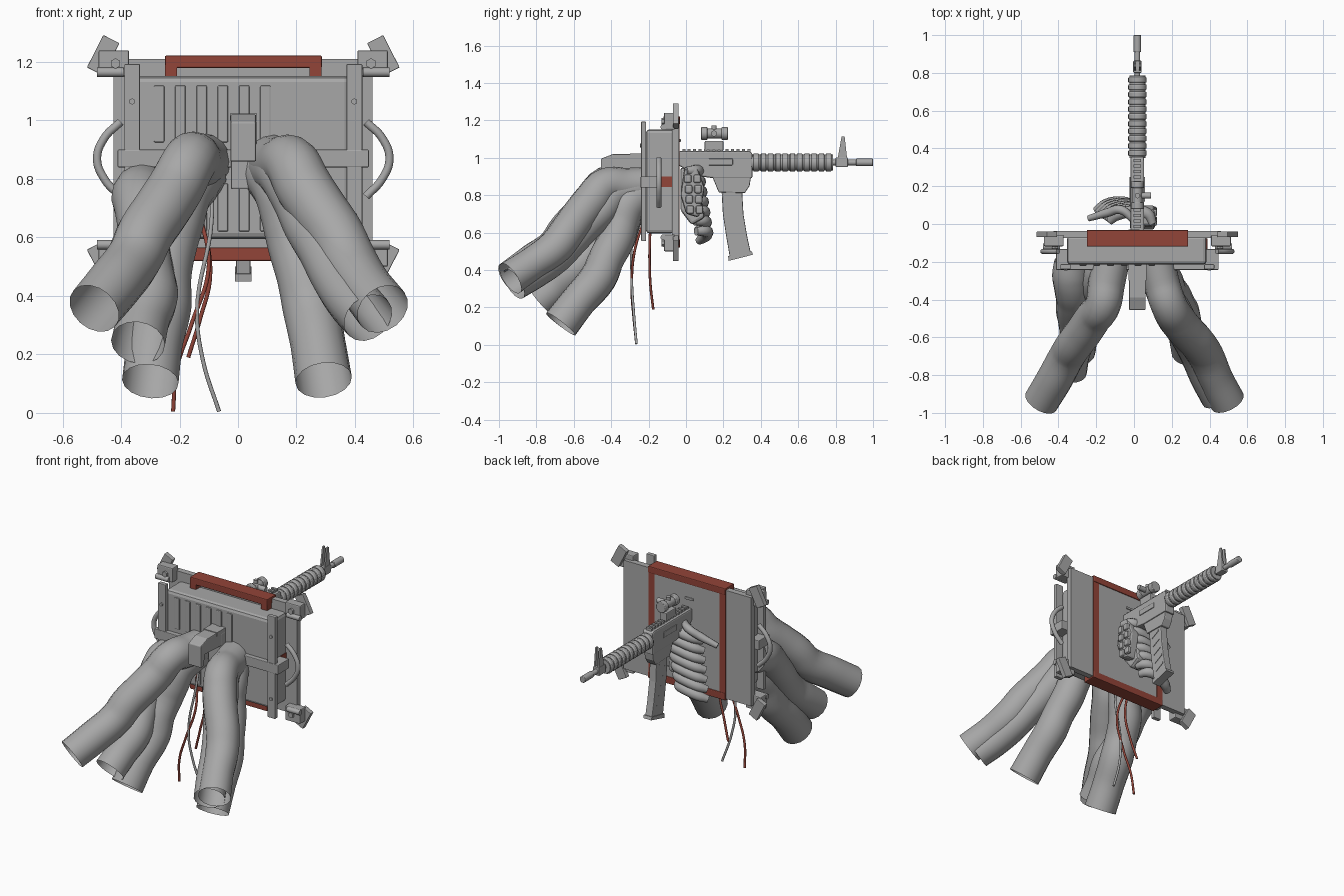
import bpy, bmesh, math, random
from mathutils import Vector, Matrix

cube = bpy.data.objects.get("Cube")
if cube:
    bpy.data.objects.remove(cube, do_unlink=True)
random.seed(4)
CX, CZ = 0.018, 0.87          # middle of the mounting plate


def material(name, rgb):
    m = bpy.data.materials.new(name)
    m.use_nodes = True
    m.diffuse_color = (*rgb, 1)
    m.node_tree.nodes["Principled BSDF"].inputs["Base Color"].default_value = (*rgb, 1)
    return m


GRAY = material("plain gray", (0.39, 0.39, 0.39))
RED = material("brick red", (0.29, 0.058, 0.04))


def finish(name, mesh, mat, bevel=0.0, smooth=False):
    ob = bpy.data.objects.new(name, mesh)
    bpy.context.collection.objects.link(ob)
    mesh.materials.clear()
    mesh.materials.append(mat)
    if bevel:
        mod = ob.modifiers.new("bevel", 'BEVEL')
        mod.width, mod.segments = bevel, 2
    if smooth:
        bpy.ops.object.select_all(action='DESELECT')
        ob.select_set(True)
        bpy.context.view_layer.objects.active = ob
        bpy.ops.object.shade_smooth_by_angle(angle=math.radians(40))
    return ob


def from_bmesh(name, bm, mat, bevel=0.0, smooth=False):
    bmesh.ops.recalc_face_normals(bm, faces=bm.faces)
    mesh = bpy.data.meshes.new(name)
    bm.to_mesh(mesh)
    bm.free()
    return finish(name, mesh, mat, bevel, smooth)


def box(name, x, y, z, mat=GRAY, bevel=0.0, turn=0.0):
    """Box from three ranges, turned about its own y axis."""
    bm = bmesh.new()
    mid = Vector([(r[0] + r[1]) / 2 for r in (x, y, z)])
    size = [abs(r[1] - r[0]) for r in (x, y, z)]
    bmesh.ops.create_cube(bm, size=1, matrix=Matrix.Translation(mid)
                          @ Matrix.Rotation(turn, 4, 'Y') @ Matrix.Diagonal((*size, 1)))
    return from_bmesh(name, bm, mat, bevel)


def rod(name, a, b, r, sides=20, bevel=0.0):
    a, b = Vector(a), Vector(b)
    turn = (b - a).to_track_quat('Z', 'Y').to_matrix().to_4x4()
    bm = bmesh.new()
    bmesh.ops.create_cone(bm, cap_ends=True, segments=sides, radius1=r, radius2=r,
                          depth=(b - a).length, matrix=Matrix.Translation((a + b) / 2) @ turn)
    return from_bmesh(name, bm, GRAY, bevel, True)


def prism(name, profile, half, bevel=0.0, x=CX):
    """Side profile of (y, z) points thickened along x."""
    bm = bmesh.new()
    face = bm.faces.new([bm.verts.new((x - half, y, z)) for y, z in profile])
    out = bmesh.ops.extrude_face_region(bm, geom=[face])
    bmesh.ops.translate(bm, vec=(2 * half, 0, 0),
                        verts=[v for v in out["geom"] if isinstance(v, bmesh.types.BMVert)])
    return from_bmesh(name, bm, GRAY, bevel)


def tube(name, points, r, mat=GRAY, caps=True, res=4, steps=8, radii=None):
    """Round tube swept through the points."""
    cu = bpy.data.curves.new(name, 'CURVE')
    cu.dimensions, cu.bevel_depth, cu.bevel_resolution = '3D', r, res
    cu.use_fill_caps = caps
    cu.resolution_u = steps
    sp = cu.splines.new('BEZIER')
    sp.bezier_points.add(len(points) - 1)
    for i, (bp, p) in enumerate(zip(sp.bezier_points, points)):
        bp.co = p
        bp.handle_left_type = bp.handle_right_type = 'AUTO'
        bp.radius = radii[i] if radii else 1
    tmp = bpy.data.objects.new(name + "_path", cu)
    bpy.context.collection.objects.link(tmp)
    bpy.context.view_layer.update()
    mesh = bpy.data.meshes.new_from_object(tmp.evaluated_get(bpy.context.evaluated_depsgraph_get()))
    bpy.data.objects.remove(tmp, do_unlink=True)
    return finish(name, mesh, mat, 0, True)


# Housing, mounting plate and red frame
box("housing", (-0.355, 0.385), (-0.215, -0.06), (0.595, 1.152), bevel=0.02)
box("mounting_plate", (-0.425, 0.46), (-0.075, -0.038), (0.53, 1.21))
box("rear_panel", (-0.22, 0.255), (-0.06, -0.037), (0.55, 1.19))
box("frame_top", (-0.25, 0.287), (-0.12, -0.032), (1.18, 1.222), RED, 0.005)
box("frame_bottom", (-0.25, 0.287), (-0.12, -0.032), (0.52, 0.565), RED, 0.005)
for side in (-1, 1):
    edge = CX + side * 0.268
    inner = edge - side * 0.042
    box("frame_side", (edge, inner), (-0.065, -0.035), (0.55, 1.19), RED)
    box("handle_leg", (edge, inner), (-0.12, -0.035), (1.14, 1.19), RED)
box("panel_slot", (-0.03, 0.03), (-0.036, -0.028), (1.085, 1.1), bevel=0.003)

# Raised ribs across the front
for i in range(6):
    x = -0.27 + i * 0.0728
    for z in ((0.925, 1.12), (0.62, 0.785)):
        box("front_rib", (x - 0.018, x + 0.018), (-0.222, -0.21), z, bevel=0.005)

# Strap round the housing, side rails, grab loops and corner clamps
box("front_strap", (CX - 0.43, CX + 0.43), (-0.243, -0.21), (0.84, 0.9), bevel=0.004)
for side in (-1, 1):
    def sx(a, b):
        return CX + side * a, CX + side * b
    box("side_rail", sx(0.353, 0.407), (-0.24, -0.213), (0.555, 1.193), bevel=0.004)
    box("side_strap", sx(0.36, 0.43), (-0.235, -0.133), (0.84, 0.9), bevel=0.004)
    box("strap_marker", sx(0.36, 0.37), (-0.132, -0.076), (0.845, 0.9), RED)
    loop = [(0.42, 0.995), (0.475, 0.94), (0.5, 0.87), (0.475, 0.8), (0.42, 0.74)]
    tube("grab_loop", [(CX + side * x, -0.145, z) for x, z in loop], 0.014)
    for end in (-1, 1):
        z = CZ + end * 0.325
        box("clamp_block", sx(0.39, 0.495), (-0.118, -0.06), (z - 0.045, z + 0.045), bevel=0.006)
        bx = CX + side * 0.437
        rod("clamp_bolt", (bx, -0.13, z), (bx, -0.11, z), 0.018, sides=6)
        rail_x = CX + side * 0.38
        rail_z = CZ + end * 0.195
        rod("rail_bolt", (rail_x, -0.247, rail_z), (rail_x, -0.235, rail_z), 0.011, sides=6)
        zb = z - end * 0.03
        rod("clamp_bar", (CX + side * 0.41, -0.12, zb), (CX + side * 0.5, -0.12, zb), 0.016)
        zt = CZ + end * 0.353
        box("corner_tab", sx(0.448, 0.51), (-0.07, -0.04), (zt - 0.062, zt + 0.062),
            bevel=0.003, turn=-side * end * math.radians(27))

# Lever and its bracket on the front
box("lever_bracket", (-0.024, 0.063), (-0.26, -0.21), (0.765, 1.0), bevel=0.005)
prism("front_lever", [(-0.21, 0.92), (-0.21, 1.02), (-0.39, 1.02), (-0.455, 0.995),
                      (-0.455, 0.86), (-0.43, 0.86), (-0.41, 0.93)], 0.044, bevel=0.005)
box("lever_lip", (-0.028, 0.065), (-0.3, -0.2), (1.0, 1.024))


# Six open, slightly lumpy hoses
def hose(name, points, r=0.094):
    path = []
    for a, b in zip(points, points[1:]):
        a, b = Vector(a), Vector(b)
        nudge = Vector([random.uniform(-0.007, 0.007) for _ in range(3)])
        path += [a, (a + b) / 2 + nudge]
    path.append(Vector(points[-1]))
    last = len(path) - 1
    radii = [1.05 - 0.07 * i / last + random.uniform(-0.04, 0.04) for i in range(last)] + [1]
    tube(name, path, r, caps=False, res=6, steps=5, radii=radii)


hose("upper_hose_left", [(0.12, -0.2, 0.855), (0.185, -0.43, 0.85), (0.28, -0.57, 0.69),
                         (0.38, -0.7, 0.52), (0.495, -0.94, 0.355)])
hose("inner_hose_left", [(0.12, -0.2, 0.85), (0.165, -0.38, 0.81), (0.25, -0.54, 0.64),
                         (0.34, -0.7, 0.47), (0.445, -0.92, 0.325)], 0.09)
hose("lower_hose_left", [(0.11, -0.2, 0.83), (0.16, -0.31, 0.75), (0.2, -0.37, 0.57),
                         (0.25, -0.47, 0.36), (0.293, -0.67, 0.112)], 0.097)
hose("upper_hose_right", [(-0.12, -0.2, 0.86), (-0.165, -0.43, 0.86), (-0.265, -0.57, 0.69),
                          (-0.355, -0.7, 0.53), (-0.492, -0.94, 0.357)])
hose("outer_hose_right", [(-0.325, -0.2, 0.76), (-0.328, -0.34, 0.7), (-0.322, -0.46, 0.56),
                          (-0.3, -0.6, 0.4), (-0.342, -0.78, 0.24)], 0.093)
hose("lower_hose_right", [(-0.13, -0.2, 0.83), (-0.19, -0.31, 0.74), (-0.24, -0.37, 0.57),
                          (-0.26, -0.47, 0.36), (-0.3, -0.67, 0.108)], 0.097)

# Hanging cables
tube("gray_cable", [(-0.1, -0.22, 0.85), (-0.09, -0.28, 0.66), (-0.14, -0.29, 0.35),
                    (-0.12, -0.28, 0.18), (-0.065, -0.265, 0.005)], 0.007)
tube("long_red_cable", [(-0.13, -0.22, 0.68), (-0.1, -0.275, 0.5), (-0.16, -0.29, 0.3),
                        (-0.21, -0.28, 0.15), (-0.222, -0.265, 0.005)], 0.007, RED)
tube("short_red_cable", [(-0.12, -0.19, 0.66), (-0.095, -0.195, 0.47), (-0.13, -0.19, 0.32),
                         (-0.17, -0.175, 0.19)], 0.007, RED)

# Receiver, rail, magazine well and magazine
prism("receiver", [(-0.04, 0.96), (0.05, 0.905), (0.15, 0.89), (0.355, 0.89), (0.355, 1.025),
                   (0.34, 1.035), (-0.04, 1.035)], 0.036, bevel=0.008)
prism("magazine_well", [(0.14, 0.9), (0.348, 0.9), (0.34, 0.85), (0.315, 0.812), (0.175, 0.815)],
      0.03, bevel=0.005)
for i in range(13):
    y = -0.02 + i * 0.029
    box("rail_tooth", (CX - 0.02, CX + 0.02), (y, y + 0.016), (1.03, 1.048))
for side in (-1, 1):
    x = CX + side * 0.036
    box("ejection_cover", (x - 0.005, x + 0.005), (0.12, 0.25), (0.96, 0.995), bevel=0.003)
    rod("receiver_pin", (x - 0.006, 0.08, 0.94), (x + 0.006, 0.08, 0.94), 0.01, sides=10)
prism("magazine", [(0.19, 0.83), (0.3, 0.83), (0.307, 0.7), (0.327, 0.58), (0.348, 0.485),
                   (0.235, 0.465), (0.215, 0.58), (0.197, 0.7)], 0.024, bevel=0.005)
prism("magazine_foot", [(0.225, 0.475), (0.352, 0.5), (0.358, 0.482), (0.228, 0.449)], 0.028)
for i in range(5):
    y, z = 0.218 + i * 0.01, 0.76 - i * 0.06
    prism("magazine_groove", [(y, z), (y + 0.06, z + 0.03), (y + 0.06, z + 0.04), (y, z + 0.01)], 0.027)

# Ribbed handguard, barrel and front sight
AX = 0.975


def along(name, y0, y1, r, z=AX, bevel=0.0):
    return rod(name, (CX, y0, z), (CX, y1, z), r, bevel=bevel)


along("handguard", 0.35, 0.785, 0.042)
for i in range(11):
    along("handguard_ring", 0.36 + i * 0.0388, 0.39 + i * 0.0388, 0.049, bevel=0.006)
along("barrel", 0.78, 0.99, 0.015)
along("muzzle", 0.91, 1.0, 0.02, bevel=0.003)
box("sight_base", (CX - 0.022, CX + 0.022), (0.8, 0.865), (0.95, 1.002), bevel=0.005)
for side in (-1, 1):
    prism("sight_prong", [(0.81, 0.99), (0.862, 0.99), (0.848, 1.115), (0.832, 1.115)], 0.005,
          x=CX + side * 0.013)

# Scope on its mount
box("scope_mount", (CX - 0.022, CX + 0.022), (0.1, 0.2), (1.04, 1.09), bevel=0.005)
along("scope_body", 0.08, 0.225, 0.026, z=1.13)
for y in (0.08, 0.19):
    along("scope_ring", y, y + 0.035, 0.034, z=1.13, bevel=0.004)
rod("scope_dial", (CX, 0.15, 1.13), (CX + 0.072, 0.15, 1.13), 0.016)
rod("scope_top_dial", (CX, 0.15, 1.13), (CX, 0.15, 1.172), 0.014)

# Gloved palm on the left of the grip, with raised pads
prism("grip", [(-0.03, 0.95), (0.06, 0.93), (0.1, 0.68), (0.03, 0.64), (-0.03, 0.72)], 0.04, bevel=0.015)
prism("glove_palm", [(-0.01, 0.94), (0.06, 0.95), (0.1, 0.84), (0.07, 0.68), (0.0, 0.7), (-0.03, 0.8)],
      0.035, bevel=0.015, x=0.075)
for i in range(4):
    z = 0.91 - i * 0.055
    for y in (-0.01 + i * 0.004, 0.04 + i * 0.004):
        box("glove_pad", (0.095, 0.122), (y, y + 0.04), (z - 0.045, z), bevel=0.01)

# Thick fingers stacked down the right of the grip, leaning outwards
for i in range(7):
    z = 0.93 - i * 0.054
    back = 0.009 * i
    out = 0.055 + 0.008 * i
    left, right = 0.1 - 0.016 * i, -0.13 - 0.012 * i
    path = [(left, back, z), (left - 0.03, out, z + 0.002), ((left + right) / 2, out + 0.01, z - 0.01),
            (right + 0.045, out - 0.005, z - 0.03), (right, back + 0.015, z - 0.05)]
    tube("finger", path, 0.031, res=3, steps=4, radii=[0.7, 1, 1.05, 1, 0.7])
tube("thumb", [(0.0, 0.02, 0.97), (-0.07, 0.075, 0.965), (-0.14, 0.06, 0.93), (-0.24, 0.03, 0.885)],
     0.024, res=3, radii=[0.8, 1, 1, 0.7])
